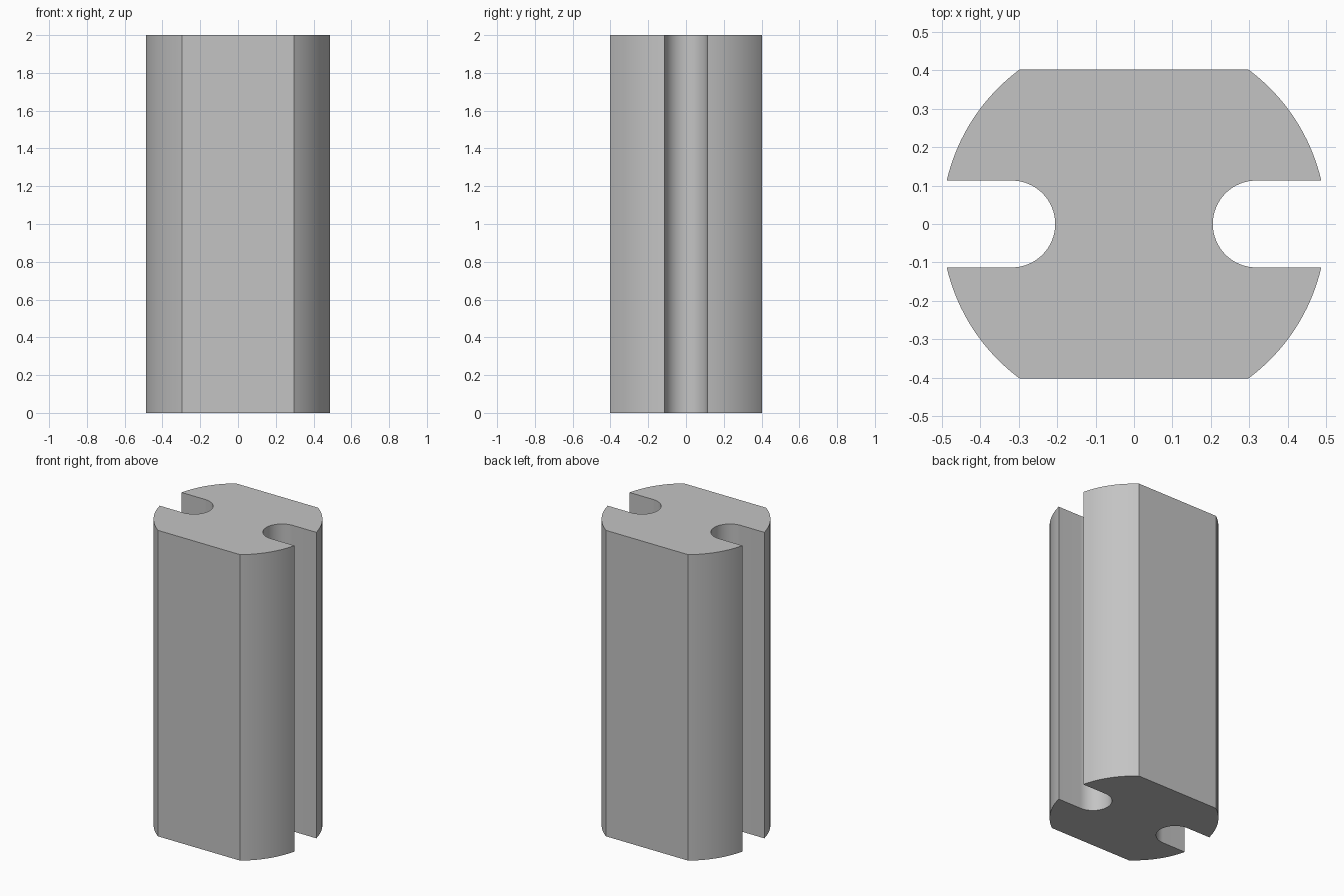
import bpy
import bmesh
import math

cube = bpy.data.objects.get("Cube")
if cube:
    bpy.data.objects.remove(cube, do_unlink=True)

HEIGHT = 2.0
RADIUS = 0.5          # outer round
FLAT_Y = 0.402        # front and back flats
SLOT_R = 0.113        # half width of the side slots
SLOT_X = 0.318        # centre of the slot's round end


def arc(cx, radius, start, end, steps):
    """Points on an arc centred on (cx, 0)."""
    angles = [start + (end - start) * i / steps for i in range(steps + 1)]
    return [(cx + radius * math.cos(a), radius * math.sin(a)) for a in angles]


# Profile of the +x half: lower round, slot, upper round
slot_angle = math.asin(SLOT_R / RADIUS)
flat_angle = math.asin(FLAT_Y / RADIUS)
half = arc(0, RADIUS, -flat_angle, -slot_angle, 16)
half += arc(SLOT_X, SLOT_R, 1.5 * math.pi, 0.5 * math.pi, 32)
half += arc(0, RADIUS, slot_angle, flat_angle, 16)

# The other half is the same profile turned half way round
profile = half + [(-x, -y) for x, y in half]

# Extrude the profile into a solid bar
bm = bmesh.new()
base = bm.faces.new([bm.verts.new((x, y, 0)) for x, y in profile])
result = bmesh.ops.extrude_face_region(bm, geom=[base], use_keep_orig=True)
top = [v for v in result["geom"] if isinstance(v, bmesh.types.BMVert)]
bmesh.ops.translate(bm, verts=top, vec=(0, 0, HEIGHT))
bmesh.ops.recalc_face_normals(bm, faces=bm.faces)

mesh = bpy.data.meshes.new("slotted_bar")
bm.to_mesh(mesh)
bm.free()
bar = bpy.data.objects.new("slotted_bar", mesh)
bpy.context.collection.objects.link(bar)

# Plain grey
grey = bpy.data.materials.new("plain_grey")
grey.use_nodes = True
colour = (0.55, 0.55, 0.55, 1)
grey.diffuse_color = colour
grey.node_tree.nodes["Principled BSDF"].inputs["Base Color"].default_value = colour
mesh.materials.append(grey)

# Smooth rounds, sharp corners
bpy.ops.object.select_all(action="DESELECT")
bar.select_set(True)
bpy.context.view_layer.objects.active = bar
bpy.ops.object.shade_smooth_by_angle(angle=math.radians(25))
